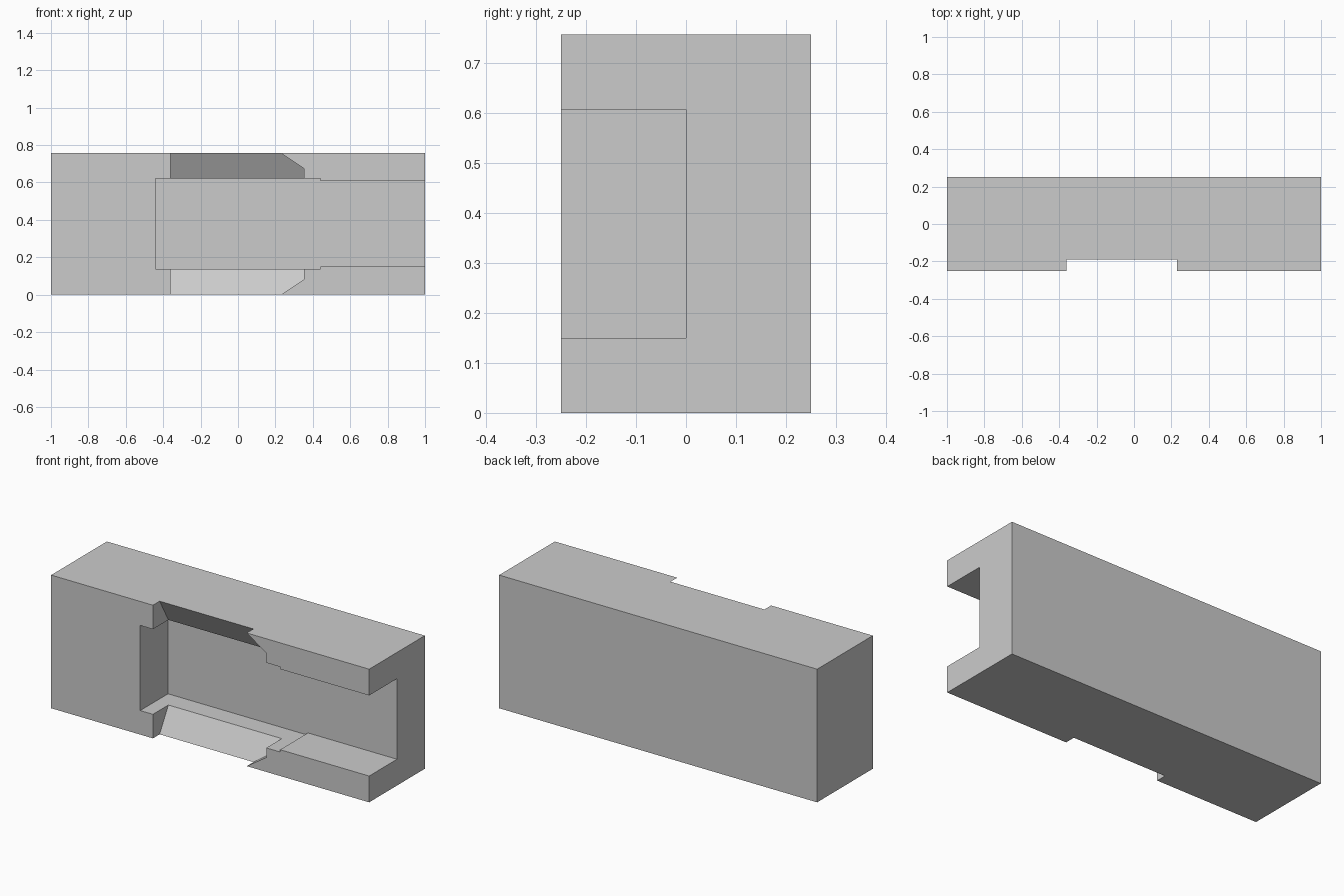
import bpy
import bmesh

cube = bpy.data.objects.get("Cube")
if cube:
    bpy.data.objects.remove(cube, do_unlink=True)

HEIGHT = 0.757
MID = HEIGHT / 2
FRONT, BACK = -0.25, 0.25

grey = bpy.data.materials.new("plain grey")
grey.use_nodes = True
colour = (0.6, 0.6, 0.6, 1)
grey.diffuse_color = colour
grey.node_tree.nodes["Principled BSDF"].inputs["Base Color"].default_value = colour


def prism(name, outline, y_front, y_back):
    """Extrude an x-z outline along y; y_back is a function of z."""
    bm = bmesh.new()
    near = [bm.verts.new((x, y_front, z)) for x, z in outline]
    far = [bm.verts.new((x, y_back(z), z)) for x, z in outline]
    bm.faces.new(near)
    bm.faces.new(far[::-1])
    for i in range(len(near)):
        j = (i + 1) % len(near)
        bm.faces.new((near[j], near[i], far[i], far[j]))
    bmesh.ops.recalc_face_normals(bm, faces=bm.faces)
    mesh = bpy.data.meshes.new(name)
    bm.to_mesh(mesh)
    bm.free()
    mesh.materials.append(grey)
    obj = bpy.data.objects.new(name, mesh)
    bpy.context.collection.objects.link(obj)
    return obj


def carve(target, cutter):
    """Subtract the cutter from the target and remove it."""
    cutter.hide_render = True
    mod = target.modifiers.new("cut", "BOOLEAN")
    mod.operation = "DIFFERENCE"
    mod.solver = "EXACT"
    mod.object = cutter
    bpy.context.view_layer.objects.active = target
    bpy.ops.object.modifier_apply(modifier=mod.name)
    bpy.data.objects.remove(cutter, do_unlink=True)


# Solid block
block = prism("slotted_block", [(-1, 0), (1, 0), (1, HEIGHT), (-1, HEIGHT)],
              FRONT, lambda z: BACK)

# Stepped pocket, open at the front and at the +x end
wide, narrow = 0.242, 0.229
half = [(-0.44, wide), (0.44, wide), (0.44, narrow), (1.1, narrow)]
pocket = [(x, MID + h) for x, h in half] + [(x, MID - h) for x, h in reversed(half)]
carve(block, prism("pocket_cutter", pocket, FRONT - 0.1, lambda z: 0.0))

# Sloped finger notches in the lower and upper lips, with one chamfered corner
notch = [(-0.36, -0.03), (0.185, -0.03), (0.353, 0.082), (0.353, 0.2), (-0.36, 0.2)]


def slope(z):
    return -0.19 + 0.577 * z


carve(block, prism("lower_notch_cutter", notch, FRONT - 0.1, slope))
carve(block, prism("upper_notch_cutter", [(x, HEIGHT - z) for x, z in notch],
                   FRONT - 0.1, lambda z: slope(HEIGHT - z)))
